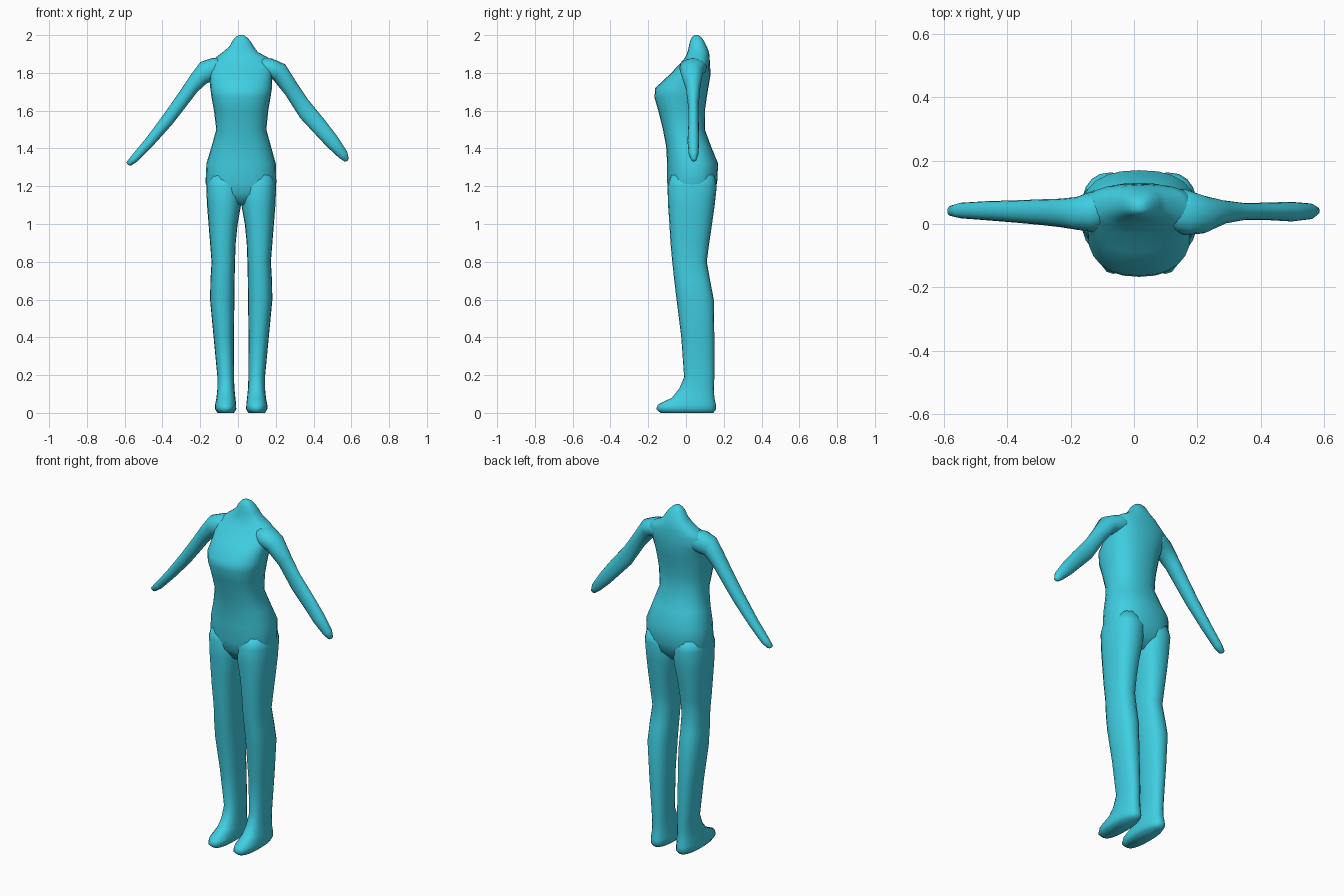
import bpy, bmesh, math
from mathutils import Vector

AXIS = 0.017  # the body's own centre line sits slightly off x = 0

skin = bpy.data.materials.new("turquoise")
skin.diffuse_color = (0.05, 0.62, 0.76, 1)


def loft(name, rings, sides=20, power=2.4, mirror=False):
    """Skin rings given as (x0, z0, x1, z1, y0, y1): two opposite edge points plus a depth range."""
    bm = bmesh.new()
    loops = []
    for x0, z0, x1, z1, y0, y1 in rings:
        c = Vector(((x0 + x1) / 2, (y0 + y1) / 2, (z0 + z1) / 2))
        u = Vector(((x1 - x0) / 2, 0, (z1 - z0) / 2))
        v = Vector((0, (y1 - y0) / 2, 0))
        loop = []
        for i in range(sides):
            a = math.tau * i / sides
            ca, sa = math.cos(a), math.sin(a)
            loop.append(bm.verts.new(c + u * math.copysign(abs(ca) ** (2 / power), ca)
                                     + v * math.copysign(abs(sa) ** (2 / power), sa)))
        loops.append(loop)
    for a, b in zip(loops, loops[1:]):
        for i in range(sides):
            j = (i + 1) % sides
            bm.faces.new((a[i], a[j], b[j], b[i]))
    bm.faces.new(loops[0])
    bm.faces.new(loops[-1])
    if mirror:
        for v in bm.verts:
            v.co.x = 2 * AXIS - v.co.x
    bmesh.ops.recalc_face_normals(bm, faces=bm.faces)
    mesh = bpy.data.meshes.new(name)
    bm.to_mesh(mesh)
    bm.free()
    mesh.materials.append(skin)
    mesh.shade_smooth()
    ob = bpy.data.objects.new(name, mesh)
    bpy.context.collection.objects.link(ob)
    return ob


def level(rows):
    """Turn (z, x0, x1, y0, y1) rows into horizontal rings."""
    return [(x0, z, x1, z, y0, y1) for z, x0, x1, y0, y1 in rows]


# Torso: pelvis, waist, chest, shoulders and neck stump
loft("torso", level([
    (1.10, -0.07, 0.10, -0.05, 0.09),
    (1.16, -0.155, 0.188, -0.088, 0.148),
    (1.22, -0.172, 0.203, -0.10, 0.165),
    (1.32, -0.167, 0.20, -0.10, 0.17),
    (1.41, -0.14, 0.175, -0.105, 0.133),
    (1.50, -0.115, 0.15, -0.122, 0.10),
    (1.60, -0.127, 0.16, -0.147, 0.10),
    (1.67, -0.14, 0.172, -0.167, 0.11),
    (1.72, -0.147, 0.18, -0.163, 0.118),
    (1.79, -0.15, 0.182, -0.088, 0.13),
    (1.85, -0.165, 0.20, -0.03, 0.127),
    (1.88, -0.12, 0.16, -0.005, 0.125),
    (1.91, -0.08, 0.105, 0.008, 0.122),
    (1.94, -0.045, 0.083, 0.015, 0.11),
    (1.97, -0.03, 0.065, 0.022, 0.095),
    (1.99, -0.012, 0.045, 0.032, 0.08),
    (2.00, 0.005, 0.028, 0.042, 0.065),
]), sides=24)

# Legs with feet: one profile, mirrored about the body's centre line
leg = level([
    (1.26, 0.03, 0.19, -0.08, 0.15),
    (1.20, 0.012, 0.202, -0.098, 0.163),
    (1.10, 0.018, 0.198, -0.095, 0.152),
    (1.00, 0.036, 0.19, -0.088, 0.138),
    (0.90, 0.046, 0.182, -0.082, 0.123),
    (0.80, 0.05, 0.174, -0.073, 0.11),
    (0.70, 0.052, 0.18, -0.062, 0.128),
    (0.60, 0.053, 0.182, -0.05, 0.147),
    (0.40, 0.056, 0.163, -0.025, 0.15),
    (0.19, 0.055, 0.143, -0.01, 0.15),
    (0.13, 0.053, 0.143, -0.035, 0.148),
    (0.08, 0.048, 0.148, -0.075, 0.15),
    (0.045, 0.044, 0.155, -0.148, 0.158),
    (0.02, 0.043, 0.155, -0.158, 0.16),
    (0.00, 0.055, 0.143, -0.135, 0.145),
])
loft("leg_on_positive_x", leg)
loft("leg_on_negative_x", leg, mirror=True)

# Arms: rings run from inside the shoulder to the rounded hand (upper edge, lower edge, depth)
loft("arm_on_positive_x", [
    (0.10, 1.885, 0.08, 1.78, -0.01, 0.11),
    (0.18, 1.876, 0.145, 1.78, -0.035, 0.11),
    (0.25, 1.845, 0.185, 1.765, -0.03, 0.09),
    (0.31, 1.75, 0.25, 1.685, 0.0, 0.075),
    (0.37, 1.66, 0.33, 1.56, 0.013, 0.066),
    (0.46, 1.55, 0.40, 1.485, 0.012, 0.068),
    (0.525, 1.465, 0.47, 1.41, 0.008, 0.07),
    (0.577, 1.385, 0.535, 1.35, 0.015, 0.065),
    (0.587, 1.345, 0.56, 1.333, 0.028, 0.055),
    (0.58, 1.335, 0.568, 1.33, 0.036, 0.048),
], sides=16, power=2.1)
loft("arm_on_negative_x", [
    (-0.07, 1.885, -0.05, 1.78, 0.0, 0.115),
    (-0.14, 1.878, -0.12, 1.76, -0.025, 0.105),
    (-0.20, 1.857, -0.165, 1.745, -0.018, 0.085),
    (-0.25, 1.79, -0.215, 1.70, -0.01, 0.08),
    (-0.31, 1.70, -0.28, 1.615, -0.003, 0.078),
    (-0.39, 1.585, -0.35, 1.525, 0.004, 0.075),
    (-0.49, 1.45, -0.445, 1.42, 0.012, 0.072),
    (-0.565, 1.36, -0.53, 1.333, 0.018, 0.067),
    (-0.59, 1.328, -0.565, 1.31, 0.025, 0.058),
    (-0.588, 1.318, -0.577, 1.311, 0.034, 0.048),
], sides=16, power=2.1)
